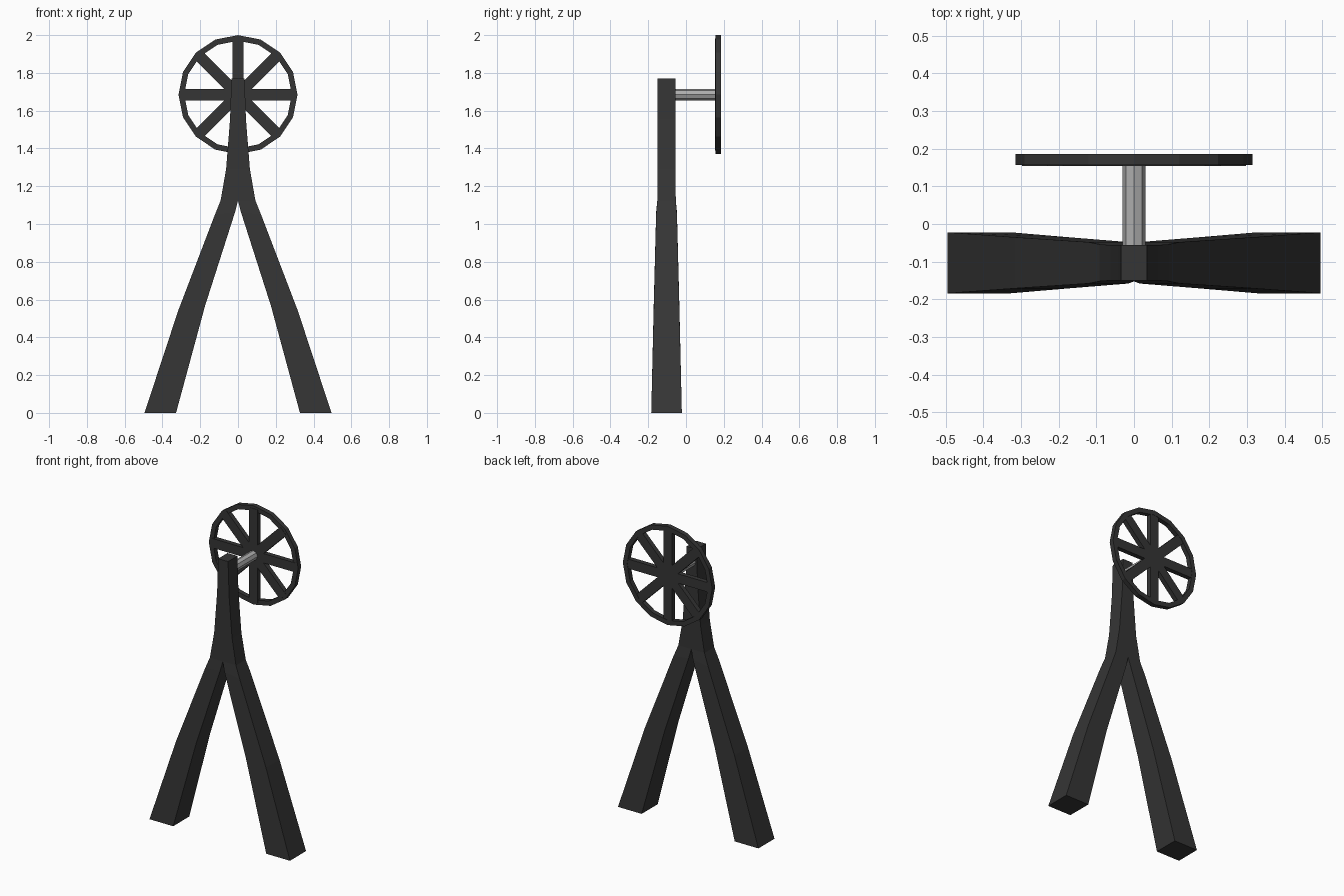
import bpy, bmesh, math
from mathutils import Vector

if "Cube" in bpy.data.objects:
    bpy.data.objects.remove(bpy.data.objects["Cube"])

def material(name, v):
    m = bpy.data.materials.new(name)
    m.diffuse_color = (v, v, v, 1)
    m.use_nodes = True
    m.node_tree.nodes["Principled BSDF"].inputs["Base Color"].default_value = m.diffuse_color
    return m

DARK = material("dark iron", 0.036)
STEEL = material("light steel", 0.42)
WHEEL_Z = 1.685

def finish(name, bm, mat):
    bmesh.ops.recalc_face_normals(bm, faces=bm.faces)
    me = bpy.data.meshes.new(name)
    bm.to_mesh(me)
    bm.free()
    me.materials.append(mat)
    ob = bpy.data.objects.new(name, me)
    bpy.context.collection.objects.link(ob)
    return ob

def polar(r, a, y):
    return Vector((r * math.sin(a), y, WHEEL_Z + r * math.cos(a)))

def prism(name, points, y0, y1, mat):
    """Extrude a closed (x, z) outline along y."""
    bm = bmesh.new()
    f = bm.faces.new([bm.verts.new((p.x, y0, p.z)) for p in points])
    ext = bmesh.ops.extrude_face_region(bm, geom=[f], use_keep_orig=True)
    for v in ext["geom"]:
        if isinstance(v, bmesh.types.BMVert):
            v.co.y = y1
    return finish(name, bm, mat)

# Forked stand: right half lofted from floor to top, then mirrored
# outer x, outer z, inner x, inner z, half depth
levels = [(0.495, 0, 0.328, 0, 0.081),
          (0.317, 0.54, 0.175, 0.565, 0.068),
          (0.122, 1.05, 0.015, 1.065, 0.055),
          (0.092, 1.125, 0, 1.125, 0.049),
          (0.063, 1.29, 0, 1.29, 0.047),
          (0.042, 1.555, 0, 1.555, 0.047),
          (0.035, 1.77, 0, 1.77, 0.047)]
YC = -0.103
bm = bmesh.new()
rings = []
for xo, zo, xi, zi, h in levels:
    rings.append([bm.verts.new(c) for c in ((xi, YC - h, zi), (xo, YC - h, zo),
                                            (xo, YC + h, zo), (xi, YC + h, zi))])
bm.faces.new(rings[0])
bm.faces.new(rings[-1])
for i, (a, b) in enumerate(zip(rings, rings[1:])):
    for k in range(4):
        if k == 3 and i >= 3:      # no wall on the mirror plane
            continue
        n = (k + 1) % 4
        bm.faces.new((a[k], a[n], b[n], b[k]))
stand = finish("forked_stand", bm, DARK)
# make sure the open half faces outward
if next(p for p in stand.data.polygons if p.center.z == 0).normal.z > 0:
    stand.data.flip_normals()
stand.modifiers.new("mirror", 'MIRROR')

# Axle
prism("axle", [polar(0.03, k * math.pi / 4, 0) for k in range(8)], -0.06, 0.16, STEEL)

# Eight spokes as one star
star = []
for k in range(8):
    a = k * math.pi / 4
    tip = polar(0.297, a, 0)
    side = Vector((math.cos(a), 0, -math.sin(a))) * 0.03
    star += [tip - side, tip + side, polar(0.03 / math.sin(math.pi / 8), a + math.pi / 8, 0)]
prism("wheel_spokes", star, 0.154, 0.184, DARK)

# Rim: 16-sided ring
bm = bmesh.new()
prof = [(0.315, 0.156), (0.315, 0.186), (0.285, 0.186), (0.285, 0.156)]
ring = [[bm.verts.new(polar(r, k * math.pi / 8, y)) for r, y in prof] for k in range(16)]
for k in range(16):
    a, b = ring[k], ring[(k + 1) % 16]
    for j in range(4):
        n = (j + 1) % 4
        bm.faces.new((a[j], a[n], b[n], b[j]))
finish("wheel_rim", bm, DARK)
